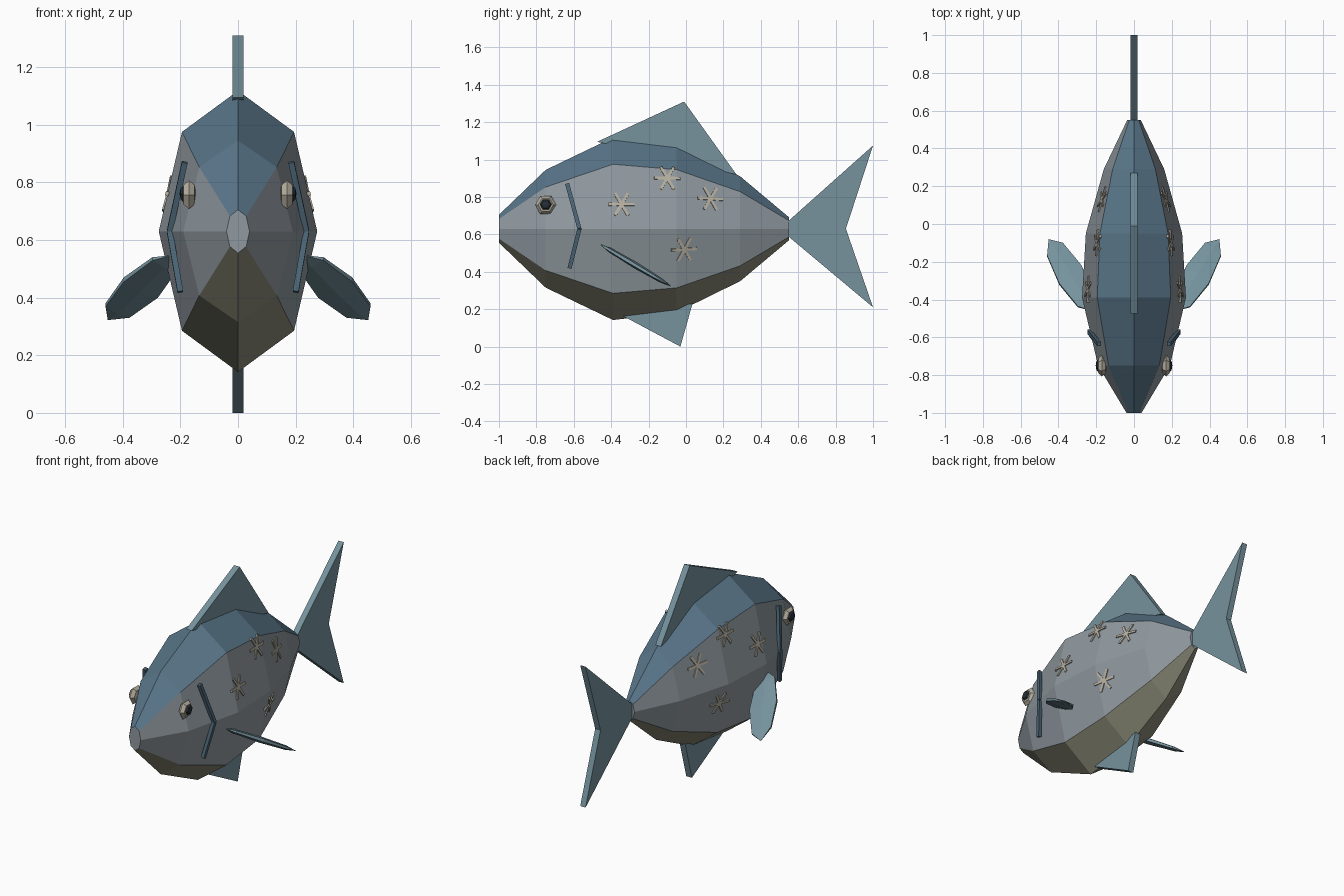
import bpy, bmesh, math
from mathutils import Vector, Matrix
from mathutils.bvhtree import BVHTree

if "Cube" in bpy.data.objects:
    bpy.data.objects.remove(bpy.data.objects["Cube"])


def material(name, rgb):
    m = bpy.data.materials.new(name)
    m.diffuse_color = (*rgb, 1)
    m.use_nodes = True
    m.node_tree.nodes["Principled BSDF"].inputs["Base Color"].default_value = m.diffuse_color
    return m


BACK = material("back_blue", (.10, .18, .25))
SIDE = material("side_grey", (.28, .32, .35))
BELLY = material("belly_olive", (.26, .26, .19))
FIN = material("fin_blue", (.18, .29, .34))
GILL = material("gill_blue", (.07, .13, .18))
SAND = material("sand", (.48, .44, .36))
DARK = material("pupil_dark", (.02, .03, .04))


def finish(name, bm, *mats):
    bmesh.ops.recalc_face_normals(bm, faces=bm.faces)
    me = bpy.data.meshes.new(name)
    bm.to_mesh(me)
    bm.free()
    for m in mats:
        me.materials.append(m)
    ob = bpy.data.objects.new(name, me)
    bpy.context.collection.objects.link(ob)
    return ob


def plate(name, outline, half, mat):
    """Flat fin: a y-z outline given thickness along x."""
    bm = bmesh.new()
    a = [bm.verts.new((-half, y, z)) for y, z in outline]
    b = [bm.verts.new((half, y, z)) for y, z in outline]
    bm.faces.new(a)
    bm.faces.new(b[::-1])
    for i in range(len(a)):
        j = (i + 1) % len(a)
        bm.faces.new((a[i], b[i], b[j], a[j]))
    finish(name, bm, mat)


def frame(c, u, v, w):
    return Matrix((u, v, w)).transposed().to_4x4() if c is None else \
        Matrix.Translation(c) @ Matrix((u, v, w)).transposed().to_4x4()


def ellipsoid(name, c, u, v, w, mat):
    """Low-poly ellipsoid with half axes u, v and pole axis w."""
    bm = bmesh.new()
    bmesh.ops.create_uvsphere(bm, u_segments=6, v_segments=4, radius=1,
                              matrix=frame(c, u, v, w))
    finish(name, bm, mat)


def bar(bm, a, b, normal, width, depth):
    """Box from a to b, flat side facing normal."""
    d = b - a
    side = d.cross(normal).normalized()
    n = side.cross(d).normalized()
    bmesh.ops.create_cube(bm, size=1, matrix=frame((a + b) / 2, d, side * width, n * depth))


# body: eight-sided rings (y, half width, half height)
CZ = .63
rings = [(-1, .04, .075), (-.75, .19, .315), (-.39, .275, .488),
         (-.05, .255, .447), (.29, .16, .28), (.55, .036, .062)]
bm = bmesh.new()
loops = [[bm.verts.new((rx * math.cos(k * math.pi / 4), y, CZ + rz * math.sin(k * math.pi / 4)))
          for k in range(8)] for y, rx, rz in rings]
for p, q in zip(loops, loops[1:]):
    for k in range(8):
        j = (k + 1) % 8
        f = bm.faces.new((p[k], p[j], q[j], q[k]))
        f.material_index = 1 if k in (1, 2) else 2 if k in (5, 6) else 0
bm.faces.new(loops[0])
bm.faces.new(loops[-1])
bm.normal_update()
tree = BVHTree.FromBMesh(bm)
finish("body", bm, SIDE, BACK, BELLY)

# flat fins on the centre line
plate("tail_fin", [(.54, .665), (1, 1.075), (.855, .63), (1, .21), (.54, .595)], .018, FIN)
plate("dorsal_fin", [(-.475, 1.095), (-.01, 1.31), (.27, .92)], .019, FIN)
plate("anal_fin", [(-.34, .165), (-.03, 0), (.035, .23)], .019, FIN)

for sx, tag in ((1, "right"), (-1, "left")):
    def V(x, y, z):
        return Vector((sx * x, y, z))

    # eye and pupil
    ellipsoid("eye_" + tag, V(.17, -.75, .757), V(0, 0, .057), V(0, .057, 0), V(.026, 0, 0), SAND)
    ellipsoid("pupil_" + tag, V(.19, -.75, .76), V(0, 0, .032), V(0, .032, 0), V(.013, 0, 0), DARK)

    # pectoral fin
    length, width = V(.115, .19, -.113), V(.068, -.055, .032)
    thick = length.cross(width).normalized() * .018
    ellipsoid("pectoral_fin_" + tag, V(.337, -.27, .435), width, thick, length, FIN)

    # bent gill line
    bm = bmesh.new()
    mid = V(.237, -.57, .63)
    for end in (V(.185, -.635, .87), V(.2, -.622, .42)):
        bar(bm, mid, end, V(1, 0, 0), .022, .02)
    finish("gill_line_" + tag, bm, GILL)

    # star-shaped spots lying on the flank
    bm = bmesh.new()
    for y, z in ((-.345, .76), (-.10, .90), (.13, .79), (-.01, .52)):
        hit, n, _, _ = tree.ray_cast(V(1, y, z), V(-1, 0, 0))
        if n.x * sx < 0:
            n = -n
        along = (Vector((0, 1, 0)) - n * n.y).normalized()
        up = n.cross(along)
        for k in range(3):
            t = k * math.pi / 3
            d = (along * math.cos(t) + up * math.sin(t)) * .07
            bar(bm, hit - d, hit + d, n, .015, .012)
    finish("spots_" + tag, bm, SAND)
